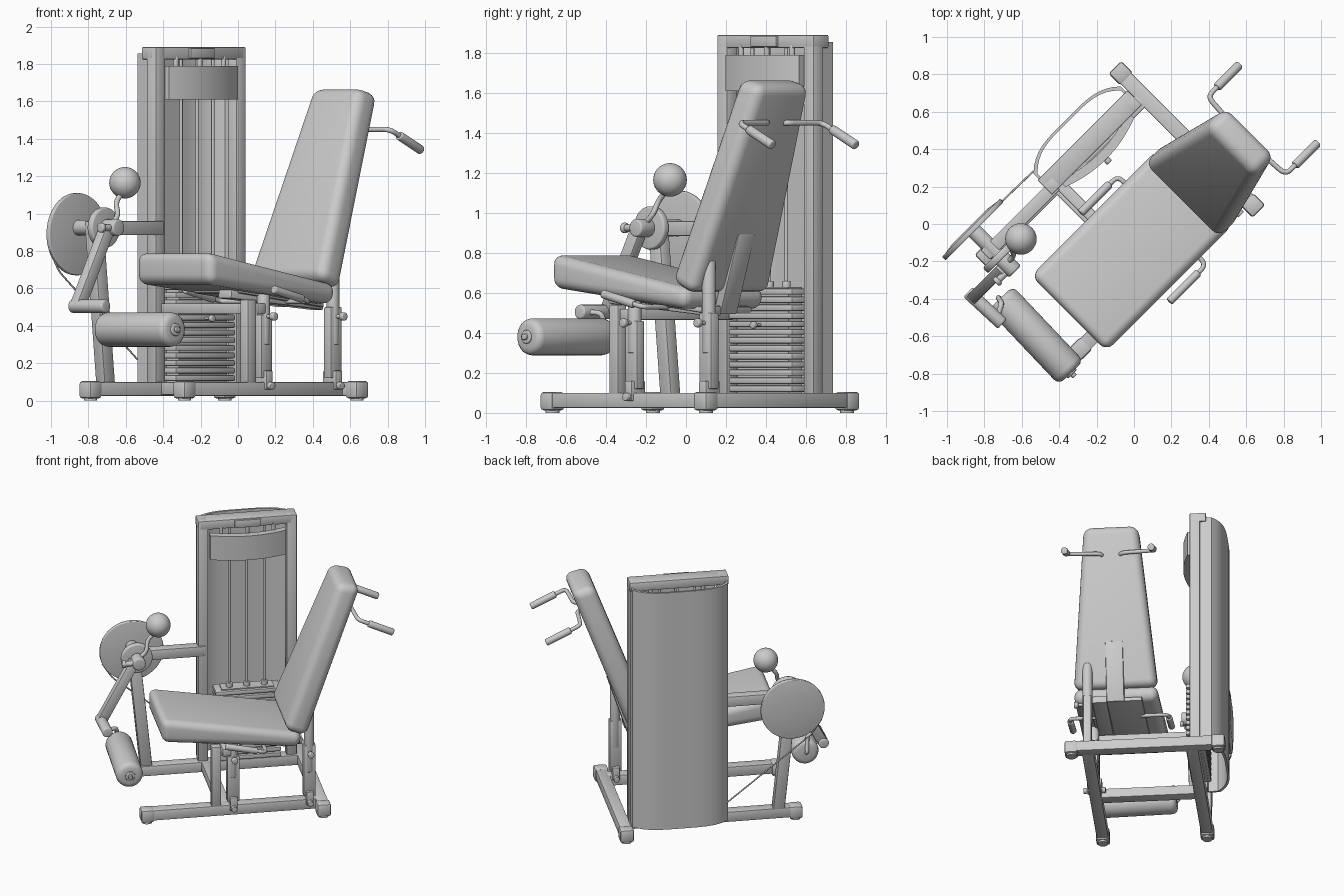
import bpy, bmesh, math
from mathutils import Vector as V, Matrix

if "Cube" in bpy.data.objects:
    bpy.data.objects.remove(bpy.data.objects["Cube"])

# Built in machine axes (x = rearwards, y = towards weight tower), each part turned 45 degrees
TURN = math.radians(45)
MID = -0.092  # centre line of the seat


def finish(name, bm, bevel=0.0, seg=3):
    bmesh.ops.recalc_face_normals(bm, faces=bm.faces)
    if bevel:
        edges = [e for e in bm.edges if len(e.link_faces) == 2 and e.calc_face_angle() > 0.6]
        bmesh.ops.bevel(bm, geom=edges, offset=bevel, segments=seg, profile=0.5,
                        affect='EDGES', clamp_overlap=True)
    me = bpy.data.meshes.new(name)
    bm.to_mesh(me)
    bm.free()
    ob = bpy.data.objects.new(name, me)
    ob.rotation_euler.z = TURN
    bpy.context.collection.objects.link(ob)
    return ob


def loft(name, lower, upper, bevel=0.0, seg=3):
    """Solid between two matching loops."""
    bm = bmesh.new()
    a = [bm.verts.new(p) for p in lower]
    b = [bm.verts.new(p) for p in upper]
    n = len(a)
    bm.faces.new(a)
    bm.faces.new(b)
    for i in range(n):
        j = (i + 1) % n
        bm.faces.new((a[i], a[j], b[j], b[i]))
    return finish(name, bm, bevel, seg)


def box(name, x, y, z, bevel=0.006, seg=2):
    ring = [(x[0], y[0]), (x[1], y[0]), (x[1], y[1]), (x[0], y[1])]
    return loft(name, [(*p, z[0]) for p in ring], [(*p, z[1]) for p in ring], bevel, seg)


def prism(name, ring, z0, z1):
    return loft(name, [(*p, z0) for p in ring], [(*p, z1) for p in ring])


def pad(name, profile, half_front, half_rear, bevel):
    """Cushion: side profile (x, z); first pair and second pair have own half widths."""
    halves = (half_front, half_front, half_rear, half_rear)
    return loft(name, [(x, MID - h, z) for (x, z), h in zip(profile, halves)],
                [(x, MID + h, z) for (x, z), h in zip(profile, halves)], bevel, 5)


def cyl(name, a, b, r, bevel=0.0, r2=None, n=32):
    a, b = V(a), V(b)
    bm = bmesh.new()
    m = Matrix.Translation((a + b) / 2) @ (b - a).to_track_quat('Z', 'Y').to_matrix().to_4x4()
    bmesh.ops.create_cone(bm, cap_ends=True, segments=n, radius1=r,
                          radius2=r if r2 is None else r2, depth=(b - a).length, matrix=m)
    return finish(name, bm, bevel)


def bar(name, a, b, w, h):
    """Rectangular tube lying in the x-z plane, w across y, h in plane."""
    a, b = V(a), V(b)
    d = (b - a).normalized()
    s = V((0, w / 2, 0))
    u = d.cross(V((0, 1, 0))).normalized() * h / 2
    ring = [-s - u, s - u, s + u, -s + u]
    return loft(name, [a + k for k in ring], [b + k for k in ring], 0.008, 2)


def tube(name, pts, r, fillet=0.04):
    """Round bent tube with filleted corners."""
    pts = [V(p) for p in pts]
    path = [pts[0]]
    for p, c, q in zip(pts, pts[1:], pts[2:]):
        s = c + (p - c).normalized() * fillet
        e = c + (q - c).normalized() * fillet
        path += [s.lerp(c, t / 5).lerp(c.lerp(e, t / 5), t / 5) for t in range(6)]
    path.append(pts[-1])
    cu = bpy.data.curves.new(name, 'CURVE')
    cu.dimensions = '3D'
    cu.bevel_depth = r
    cu.bevel_resolution = 3
    cu.use_fill_caps = True
    sp = cu.splines.new('POLY')
    sp.points.add(len(path) - 1)
    for k, p in zip(sp.points, path):
        k.co = (*p, 1)
    ob = bpy.data.objects.new(name, cu)
    ob.rotation_euler.z = TURN
    bpy.context.collection.objects.link(ob)


# Base frame with end caps and foot pads
for tag, y in (("right", -0.27), ("left", 0.44)):
    box(f"base_beam_{tag}", (-0.66, 0.5), (y - 0.04, y + 0.04), (0.025, 0.1))
    box(f"base_cap_{tag}", (-0.72, -0.63), (y - 0.046, y + 0.046), (0.012, 0.105), 0.015)
    cyl(f"base_foot_{tag}", (-0.675, y, 0), (-0.675, y, 0.03), 0.035)
box("base_rear_beam", (0.48, 0.56), (-0.38, 0.62), (0.025, 0.1))
for tag, y in (("right", -0.38), ("left", 0.62)):
    box(f"rear_cap_{tag}", (0.472, 0.568), (y - 0.045, y + 0.045), (0.012, 0.105), 0.015)
    cyl(f"rear_foot_{tag}", (0.52, y, 0), (0.52, y, 0.03), 0.035)
box("base_middle_beam", (-0.18, -0.1), (-0.25, 0.42), (0.03, 0.1))

# Seat supports
box("seat_post", (-0.235, -0.17), (-0.31, -0.25), (0.09, 0.54))
box("seat_crossbar", (-0.16, -0.1), (-0.31, 0.44), (0.465, 0.52))
for tag, x, split, top in (("front", -0.085, 0.46, 0.57), ("rear", 0.44, 0.5, 0.76)):
    box(f"{tag}_sleeve", (x - 0.042, x + 0.042), (-0.305, -0.25), (0.12, split))
    box(f"{tag}_lower_lug", (x - 0.025, x + 0.025), (-0.325, -0.225), (0.06, 0.16))
    cyl(f"{tag}_inner_tube", (x, -0.278, 0.3), (x, -0.278, top), 0.034, 0.006)
    cyl(f"{tag}_pivot_bolt", (x, -0.35, 0.08), (x, -0.2, 0.08), 0.02, 0.004)
    cyl(f"{tag}_knob_stem", (x, -0.3, 0.45), (x, -0.35, 0.45), 0.01)
    cyl(f"{tag}_knob", (x, -0.34, 0.45), (x, -0.37, 0.45), 0.022, 0.006)
cyl("rear_post_pin", (0.44, -0.32, 0.74), (0.44, -0.2, 0.74), 0.02, 0.004)
bar("seat_rail", (-0.3, -0.2, 0.572), (0.4, -0.2, 0.51), 0.1, 0.05)
bar("seat_tray", (-0.25, MID, 0.59), (0.38, MID, 0.515), 0.36, 0.03)
bar("back_bracket", (0.37, MID, 0.5), (0.5, MID, 0.9), 0.12, 0.05)

# Cushions
pad("seat", [(-0.585, 0.625), (-0.585, 0.795), (0.38, 0.62), (0.36, 0.515)], 0.285, 0.285, 0.05)
pad("backrest", [(0.255, 0.655), (0.405, 0.59), (0.80, 1.635), (0.645, 1.675)], 0.285, 0.185, 0.055)

# Handles on backrest and beside seat
for tag, s in (("right", -1), ("left", 1)):
    Y = lambda d: MID + s * d
    tube(f"back_handle_{tag}", [(0.69, Y(0.06), 1.45), (0.745, Y(0.06), 1.45),
                                (0.76, Y(0.295), 1.45), (0.98, Y(0.295), 1.35)], 0.014)
    cyl(f"back_grip_{tag}", (0.83, Y(0.295), 1.418), (1.0, Y(0.295), 1.338), 0.024, 0.008)
    tube(f"seat_handle_{tag}", [(0.12, Y(0.15), 0.53), (0.12, Y(0.335), 0.53),
                                (-0.14, Y(0.335), 0.59)], 0.013)
    cyl(f"seat_grip_{tag}", (0.06, Y(0.335), 0.544), (-0.16, Y(0.335), 0.595), 0.022, 0.008)

# Weight tower frame and curved rear shroud
box("tower_stile_front", (-0.2, -0.13), (0.42, 0.49), (0.09, 1.89))
box("tower_stile_rear", (0.41, 0.48), (0.42, 0.49), (0.09, 1.89))
box("tower_top", (-0.2, 0.48), (0.42, 0.53), (1.825, 1.89))
box("tower_top_plate", (0.05, 0.23), (0.405, 0.43), (1.83, 1.885), 0.003)
ts = [i / 10 for i in range(-10, 11)]
arc = [(0.14 + 0.33 * t, 0.57 + 0.082 * (1 - t ** 4)) for t in ts]
inner = [(0.14 + 0.315 * t, 0.555 + 0.082 * (1 - t ** 4)) for t in reversed(ts)]
prism("rear_shroud", [(-0.19, 0.49)] + arc + [(0.47, 0.49), (0.455, 0.49)] + inner
      + [(-0.175, 0.49)], 0.085, 1.855)

# Bowed header panel with its bolts
face = [(0.14 + 0.26 * t, 0.4 - 0.05 * (1 - t * t)) for t in ts]
prism("header_panel", face + [(x, y + 0.05) for x, y in reversed(face)], 1.61, 1.79)
for i, x in enumerate((-0.04, 0.14, 0.32)):
    cyl(f"header_bolt_{i}", (x, 0.43, 1.76), (x, 0.43, 1.84), 0.014)

# Weight stack, guide rods and selector pin
for i in range(13):
    z = 0.105 + i * 0.0405
    box(f"weight_plate_{i}", (-0.085, 0.365), (0.385, 0.52), (z, z + 0.031), 0.007)
box("stack_core", (-0.04, 0.32), (0.405, 0.5), (0.1, 0.63), 0)
for i, x in enumerate((0.02, 0.14, 0.26)):
    cyl(f"guide_rod_{i}", (x, 0.45, 0.6), (x, 0.45, 1.84), 0.009, n=16)
    cyl(f"rod_collar_{i}", (x, 0.45, 0.62), (x, 0.45, 0.66), 0.022, 0.005, n=20)
cyl("selector_pin", (0.14, 0.39, 0.44), (0.14, 0.34, 0.44), 0.007, n=12)
cyl("selector_knob", (0.14, 0.35, 0.44), (0.14, 0.325, 0.44), 0.018, 0.005)

# Cam post, arm and cam disc
bar("cam_post", (-0.555, 0.445, 0.08), (-0.64, 0.445, 0.92), 0.07, 0.08)
box("cam_arm", (-0.68, -0.15), (0.41, 0.48), (0.885, 0.96))
CX, CZ = -0.63, 0.925
cyl("cam_disc", (CX, 0.575, 0.89), (CX, 0.602, 0.89), 0.22, 0.006, n=64)
cyl("cam_disc_face", (CX, 0.602, 0.89), (CX, 0.612, 0.89), 0.2, r2=0.13, n=64)
cyl("cam_axle", (CX, 0.32, CZ), (CX, 0.59, CZ), 0.042, 0.005)
cyl("hub_flange", (CX, 0.365, CZ), (CX, 0.405, CZ), 0.108, 0.01, n=48)
cyl("hub_boss", (CX, 0.27, CZ), (CX, 0.37, CZ), 0.045, 0.01)
tube("cam_cable", [(-0.83, 0.592, 0.8), (-0.76, 0.592, 0.69), (-0.18, 0.58, 0.22)], 0.005, 0.03)

# Swing lever, cross bar and shin roller
bar("swing_lever", (-0.655, 0.33, 0.93), (-0.885, 0.33, 0.5), 0.06, 0.07)
cyl("lever_crossbar", (-0.885, 0.37, 0.505), (-0.875, 0.12, 0.505), 0.036, 0.01)
cyl("lever_pin", (-0.62, 0.3, CZ), (-0.74, 0.3, CZ), 0.018, 0.004)
cyl("lever_pin_knob", (-0.72, 0.3, CZ), (-0.745, 0.3, CZ), 0.026, 0.007)
tube("roller_bracket", [(-0.875, 0.16, 0.505), (-0.8, 0.2, 0.5), (-0.79, 0.24, 0.38),
                        (-0.79, 0.18, 0.38)], 0.014, 0.025)
cyl("shin_roller", (-0.785, 0.225, 0.38), (-0.8, -0.325, 0.38), 0.092, 0.035, n=40)
cyl("roller_end_disc", (-0.8, -0.32, 0.38), (-0.8, -0.335, 0.38), 0.034, 0.005)
cyl("roller_end_bolt", (-0.8, -0.33, 0.38), (-0.8, -0.352, 0.38), 0.015, 0.004)

# Counterweight ball on bent rod
bm = bmesh.new()
bmesh.ops.create_uvsphere(bm, u_segments=32, v_segments=20, radius=0.084,
                          matrix=Matrix.Translation((-0.484, 0.371, 1.165)))
finish("counterweight_ball", bm)
tube("ball_rod", [(-0.63, 0.33, 0.94), (-0.57, 0.335, 0.99), (-0.56, 0.365, 1.06),
                  (-0.49, 0.37, 1.13)], 0.014, 0.03)

# Smooth shading with sharp edges kept
bpy.ops.object.select_all(action='DESELECT')
for ob in bpy.context.scene.objects:
    if ob.type == 'MESH':
        ob.select_set(True)
        bpy.context.view_layer.objects.active = ob
bpy.ops.object.shade_smooth_by_angle(angle=math.radians(35))
